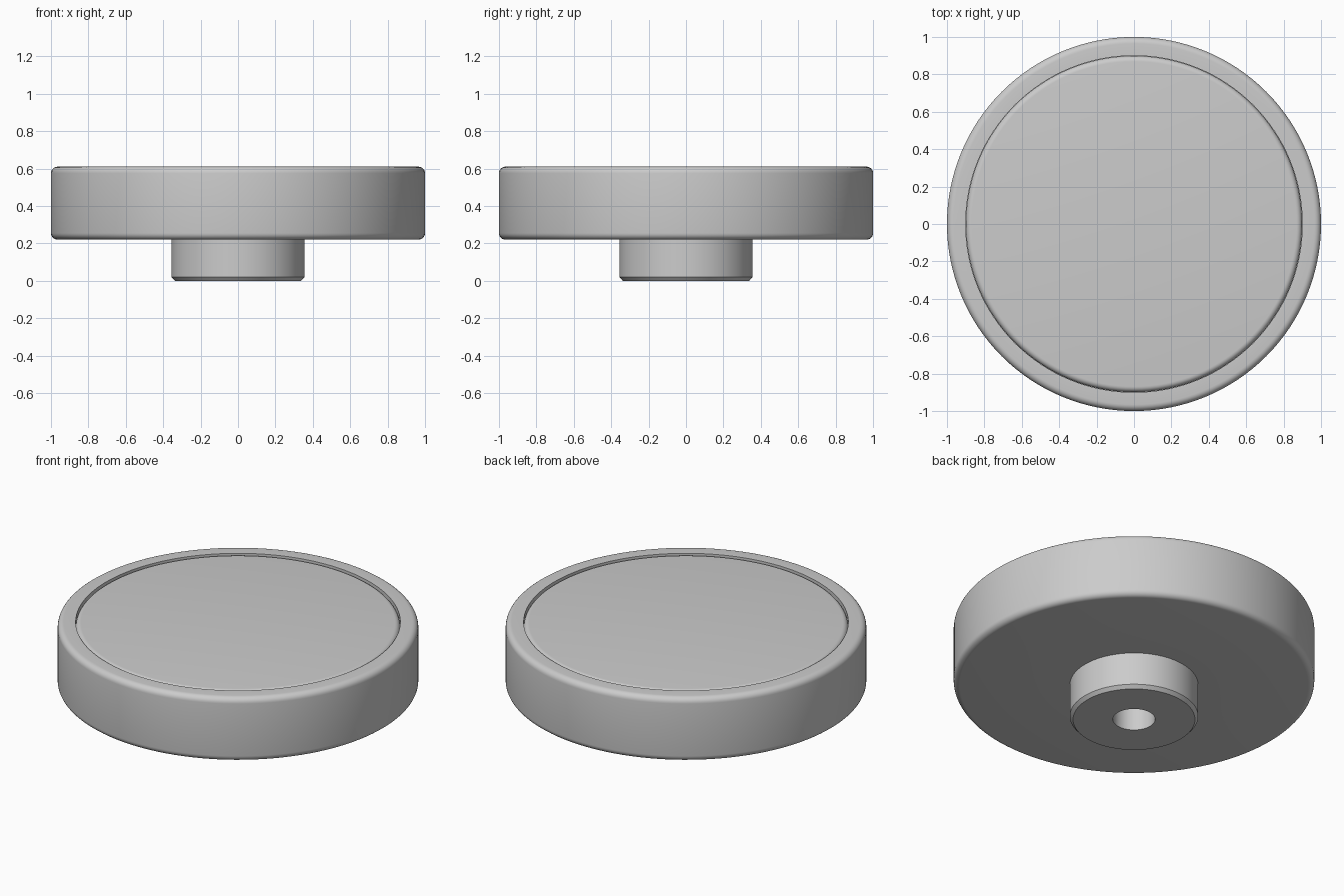
import bpy, bmesh, math

if "Cube" in bpy.data.objects:
    bpy.data.objects.remove(bpy.data.objects["Cube"])

SEG = 128


def arc(cr, cz, rad, a0, a1, n=6):
    """Points of a fillet arc in the (radius, z) plane."""
    return [(cr + rad * math.cos(math.radians(a0 + (a1 - a0) * i / n)),
             cz + rad * math.sin(math.radians(a0 + (a1 - a0) * i / n))) for i in range(n + 1)]


def lathe(name, profile):
    """Spin a profile, starting and ending on the z axis, into a solid."""
    bm = bmesh.new()
    verts = [bm.verts.new((r, 0, z)) for r, z in profile]
    edges = [bm.edges.new(p) for p in zip(verts, verts[1:])]
    bmesh.ops.spin(bm, geom=verts + edges, cent=(0, 0, 0), axis=(0, 0, 1),
                   angle=2 * math.pi, steps=SEG, use_duplicate=False)
    bmesh.ops.remove_doubles(bm, verts=bm.verts, dist=1e-5)
    bmesh.ops.recalc_face_normals(bm, faces=bm.faces)
    mesh = bpy.data.meshes.new(name)
    bm.to_mesh(mesh)
    bm.free()
    ob = bpy.data.objects.new(name, mesh)
    bpy.context.collection.objects.link(ob)
    bpy.ops.object.select_all(action='DESELECT')
    ob.select_set(True)
    bpy.context.view_layer.objects.active = ob
    bpy.ops.object.shade_smooth_by_angle(angle=math.radians(30))
    return ob


F = 0.035  # fillet radius

# Knob body: blind bore, chamfered hub, rounded disc and cap recess
lathe("knob_body",
      [(0, 0.30), (0.117, 0.30), (0.117, 0), (0.338, 0), (0.356, 0.02), (0.356, 0.22)]
      + arc(1 - F, 0.22 + F, F, -90, 0)
      + arc(1 - F, 0.61 - F, F, 0, 90)
      + [(0.90, 0.61), (0.90, 0.54), (0, 0.54)])

# Cap insert: flush disc with a rounded top edge
lathe("cap_insert",
      [(0, 0.54), (0.899, 0.54)] + arc(0.899 - 0.03, 0.607 - 0.03, 0.03, 0, 90) + [(0, 0.607)])
